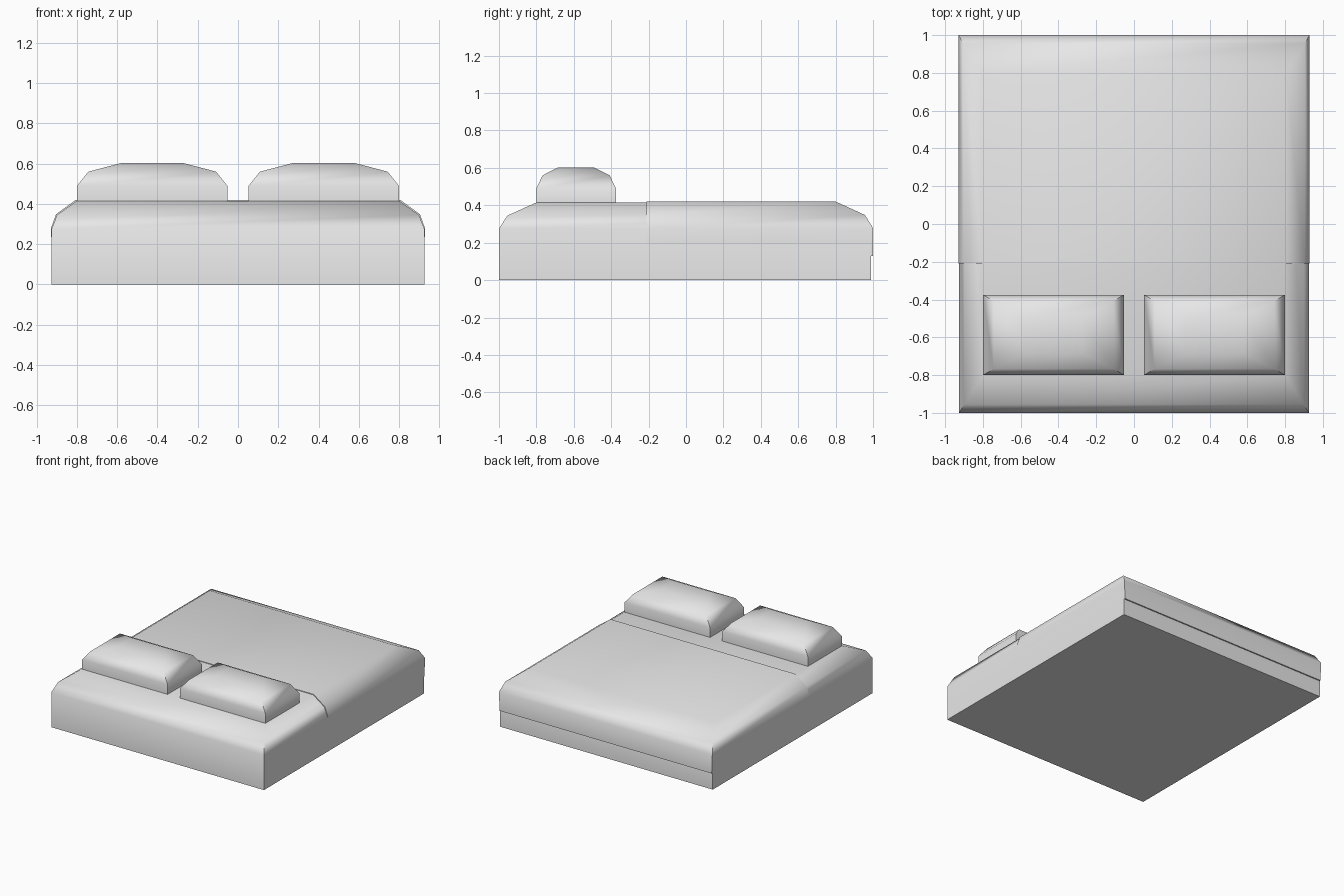
import bpy
import bmesh
import math

cube = bpy.data.objects.get("Cube")
if cube:
    bpy.data.objects.remove(cube, do_unlink=True)

# One plain grey for the whole bed
grey = bpy.data.materials.new("Bedding grey")
grey.use_nodes = True
grey.diffuse_color = (0.8, 0.8, 0.8, 1)
grey.node_tree.nodes["Principled BSDF"].inputs["Base Color"].default_value = (0.8, 0.8, 0.8, 1)


def stacked_form(name, layers):
    """Closed form lofted through rectangles (x0, x1, y0, y1, z), bottom to top."""
    bm = bmesh.new()
    rings = []
    for x0, x1, y0, y1, z in layers:
        corners = ((x0, y0), (x1, y0), (x1, y1), (x0, y1))
        rings.append([bm.verts.new((x, y, z)) for x, y in corners])
    bm.faces.new(rings[0][::-1])
    for low, high in zip(rings, rings[1:]):
        for i in range(4):
            j = (i + 1) % 4
            bm.faces.new((low[i], low[j], high[j], high[i]))
    bm.faces.new(rings[-1])
    mesh = bpy.data.meshes.new(name)
    bm.to_mesh(mesh)
    bm.free()
    mesh.materials.append(grey)
    obj = bpy.data.objects.new(name, mesh)
    bpy.context.collection.objects.link(obj)
    bpy.ops.object.select_all(action='DESELECT')
    obj.select_set(True)
    bpy.context.view_layer.objects.active = obj
    bpy.ops.object.shade_smooth_by_angle(angle=math.radians(50))
    return obj


# Mattress: straight sides with a rounded shoulder (side inset, end inset, height)
shoulder = [(0, 0, 0), (0, 0, 0.275), (0.027, 0.045, 0.345), (0.125, 0.2, 0.415)]
stacked_form("mattress", [(-0.926 + sx, 0.926 - sx, -1 + sy, 0.99 - sy, z)
                          for sx, sy, z in shoulder])

# Blanket: thin cover over the foot part, overhanging the back end
cover = [(0.924, 1.0, 0.13), (0.929, 1.0, 0.278), (0.904, 0.957, 0.348), (0.806, 0.8, 0.42)]
stacked_form("blanket", [(-half, half, -0.21, back, z) for half, back, z in cover])

# Pillows: mirrored pair of domed cushions
dome = [(0, 0, 0.41), (0, 0, 0.49), (0.056, 0.033, 0.56), (0.22, 0.118, 0.603)]
for side, centre in (("left", 0.426), ("right", -0.426)):
    stacked_form(side + "_pillow",
                 [(centre - 0.373 + sx, centre + 0.373 - sx, -0.8 + sy, -0.375 - sy, z)
                  for sx, sy, z in dome])
